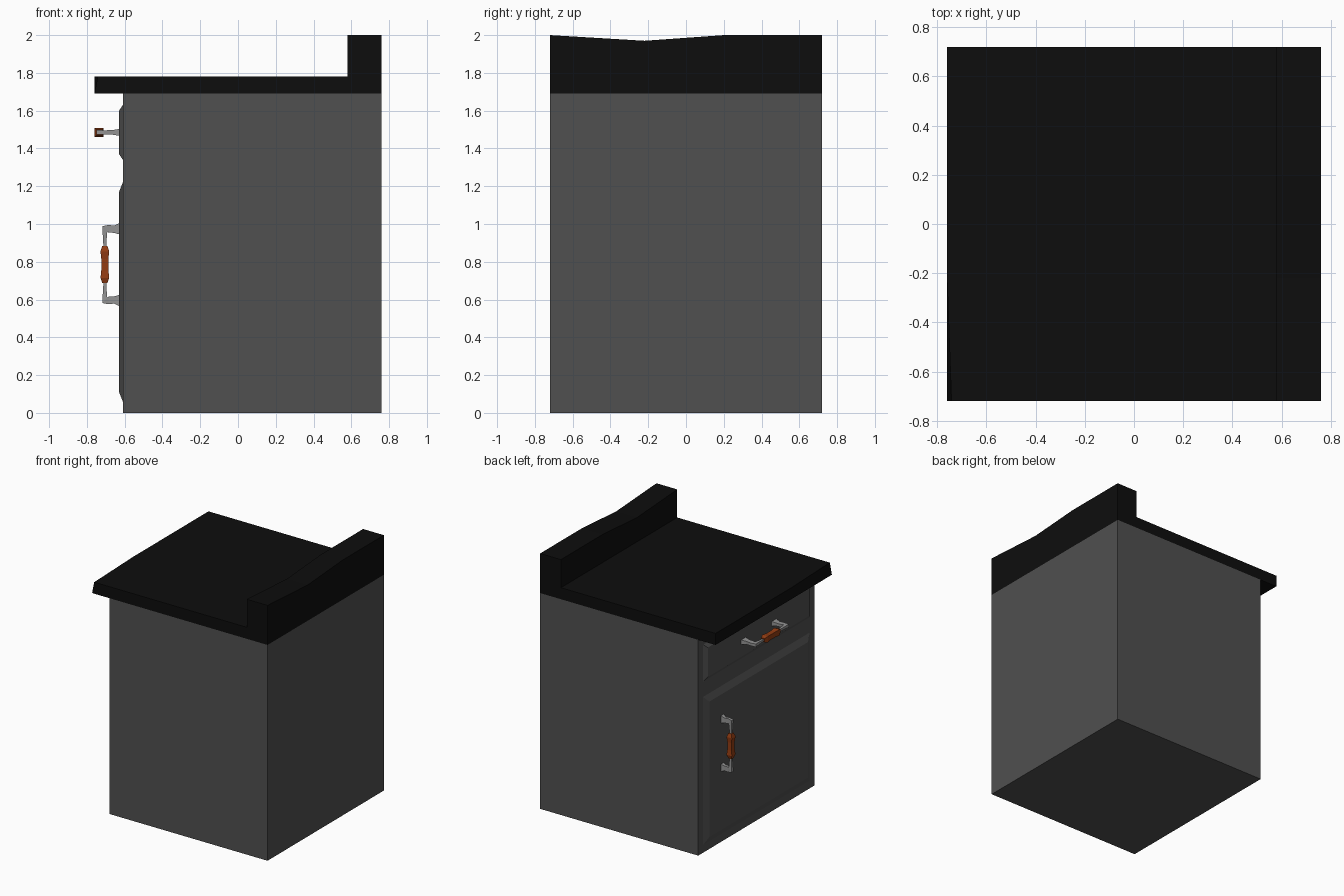
import bpy, bmesh
from mathutils import Vector

cube = bpy.data.objects.get("Cube")
if cube:
    bpy.data.objects.remove(cube, do_unlink=True)


def material(name, rgb):
    mat = bpy.data.materials.new(name)
    mat.use_nodes = True
    mat.diffuse_color = (*rgb, 1)
    mat.node_tree.nodes["Principled BSDF"].inputs["Base Color"].default_value = (*rgb, 1)
    return mat


GREY = material("cabinet grey", (0.08, 0.08, 0.08))
BLACK = material("counter black", (0.004, 0.004, 0.004))
METAL = material("handle metal", (0.29, 0.29, 0.29))
WOOD = material("grip orange wood", (0.29, 0.045, 0.006))


def loft(name, rings, mat):
    """Skin a list of equal-length point rings and cap both ends."""
    bm = bmesh.new()
    loops = [[bm.verts.new(p) for p in ring] for ring in rings]
    n = len(loops[0])
    for a, b in zip(loops, loops[1:]):
        for i in range(n):
            j = (i + 1) % n
            bm.faces.new((a[i], a[j], b[j], b[i]))
    bm.faces.new(loops[0])
    bm.faces.new(loops[-1])
    bmesh.ops.recalc_face_normals(bm, faces=bm.faces)
    mesh = bpy.data.meshes.new(name)
    bm.to_mesh(mesh)
    bm.free()
    mesh.materials.append(mat)
    obj = bpy.data.objects.new(name, mesh)
    bpy.context.collection.objects.link(obj)
    return obj


def rect(x, half_y, z0, z1):
    return [(x, -half_y, z0), (x, half_y, z0), (x, half_y, z1), (x, -half_y, z1)]


def panel(name, z0, z1, bevel):
    """Raised front panel with sloping borders."""
    loft(name, [rect(-0.605, 0.66, z0, z1), rect(-0.61, 0.66, z0, z1),
                rect(-0.63, 0.66 - bevel, z0 + bevel, z1 - bevel)], GREY)


# Cabinet box and its raised fronts
loft("cabinet_body", [rect(-0.61, 0.72, 0, 1.69), rect(0.76, 0.72, 0, 1.69)], GREY)
panel("door_panel", 0.06, 1.22, 0.05)
panel("drawer_panel", 1.34, 1.63, 0.03)

# Worn countertop with upstand: L-shaped sections along y
sections = [(-0.72, -0.742, 2.0), (-0.22, -0.76, 1.97), (0.2, -0.76, 2.0), (0.72, -0.76, 2.0)]
loft("countertop", [[(-0.76, y, 1.69), (0.76, y, 1.69), (0.76, y, top),
                     (0.58, y, top), (0.58, y, 1.78), (edge, y, 1.78)]
                    for y, edge, top in sections], BLACK)


def handle(name, origin, along, across, reach, grip_half):
    """Two metal brackets and a square wooden grip, standing out towards -x."""
    out, along, across = Vector((-1, 0, 0)), Vector(along), Vector(across)

    def ring(u, v, tilt, in_plane, thick):
        # Four-sided section; tilt is its in-plane direction as (out, along)
        centre = Vector(origin) + out * u + along * v
        a = (out * tilt[0] + along * tilt[1]).normalized() * in_plane
        b = across * thick
        return [centre + a + b, centre - a + b, centre - a - b, centre + a - b]

    for side, label in ((1, "first"), (-1, "second")):
        loft(f"{name}_{label}_bracket", [
            ring(0, side * 0.19, (0, side), 0.03, 0.018),
            ring(reach * 0.35, side * 0.187, (0, side), 0.019, 0.012),
            ring(reach * 0.75, side * 0.19, (0, side), 0.02, 0.011),
            ring(reach, side * 0.19, (1, side), 0.019, 0.012),
            ring(reach, side * 0.155, (1, 0), 0.011, 0.01),
            ring(reach, side * 0.09, (1, 0), 0.007, 0.007)], METAL)
    profile = [(-0.098, 0.6), (-0.07, 1), (-0.03, 0.82), (0.03, 0.82), (0.07, 1), (0.098, 0.6)]
    loft(f"{name}_grip", [ring(reach, v, (1, 0), grip_half * w, grip_half * w)
                          for v, w in profile], WOOD)


handle("door_handle", (-0.628, 0.45, 0.785), (0, 0, 1), (0, 1, 0), 0.077, 0.023)
handle("drawer_handle", (-0.628, 0, 1.485), (0, 1, 0), (0, 0, 1), 0.107, 0.024)
